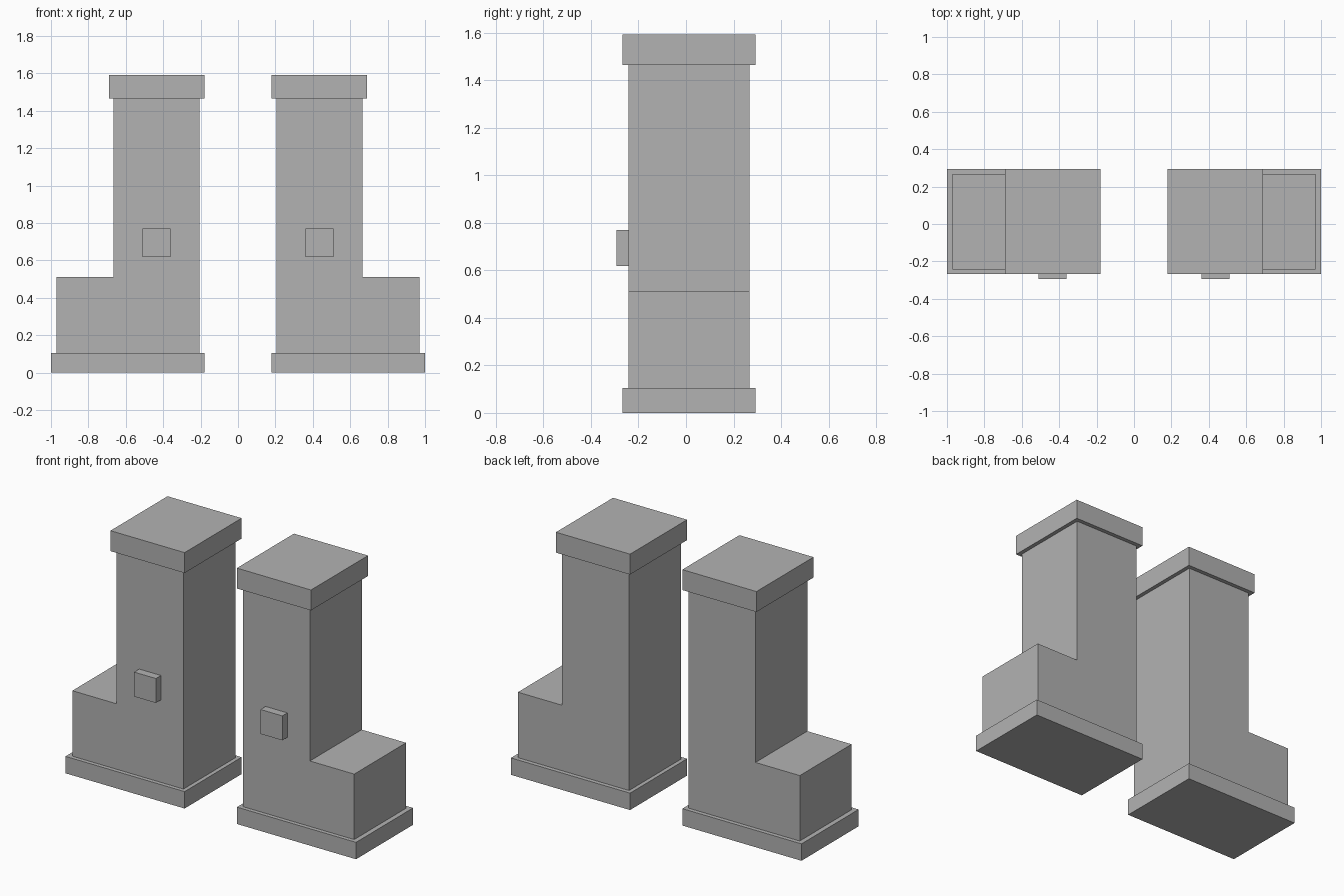
import bpy

if "Cube" in bpy.data.objects:
    bpy.data.objects.remove(bpy.data.objects["Cube"])

stone = bpy.data.materials.new("stone_grey")
stone.diffuse_color = (0.448, 0.448, 0.448, 1)
stone.use_nodes = True
stone.node_tree.nodes["Principled BSDF"].inputs["Base Color"].default_value = stone.diffuse_color


def extrude(name, profile, y0, y1):
    """Extrude a counter-clockwise (x, z) profile from y0 (front) to y1 (back)."""
    n = len(profile)
    verts = [(x, y, z) for y in (y0, y1) for x, z in profile]
    faces = [tuple(range(n)), tuple(range(2 * n - 1, n - 1, -1))]
    faces += [(i, i + n, (i + 1) % n + n, (i + 1) % n) for i in range(n)]
    mesh = bpy.data.meshes.new(name)
    mesh.from_pydata(verts, [], faces)
    mesh.materials.append(stone)
    obj = bpy.data.objects.new(name, mesh)
    bpy.context.collection.objects.link(obj)


def rect(x0, x1, z0, z1):
    return [(x0, z0), (x1, z0), (x1, z1), (x0, z1)]


# Stepped pillar body: tall column with a low outer shoulder
body = [(0.205, 0.105), (0.97, 0.105), (0.97, 0.512),
        (0.665, 0.512), (0.665, 1.465), (0.205, 1.465)]

parts = [
    ("base", rect(0.18, 1.0, 0, 0.105), -0.268, 0.293),
    ("pillar", body, -0.243, 0.267),
    ("cap", rect(0.18, 0.69, 1.465, 1.592), -0.268, 0.293),
    ("front_block", rect(0.36, 0.51, 0.618, 0.77), -0.293, -0.243),
]

# Right gate post, and its mirrored left twin
for name, profile, y0, y1 in parts:
    extrude("right_" + name, profile, y0, y1)
    extrude("left_" + name, [(-x, z) for x, z in reversed(profile)], y0, y1)
